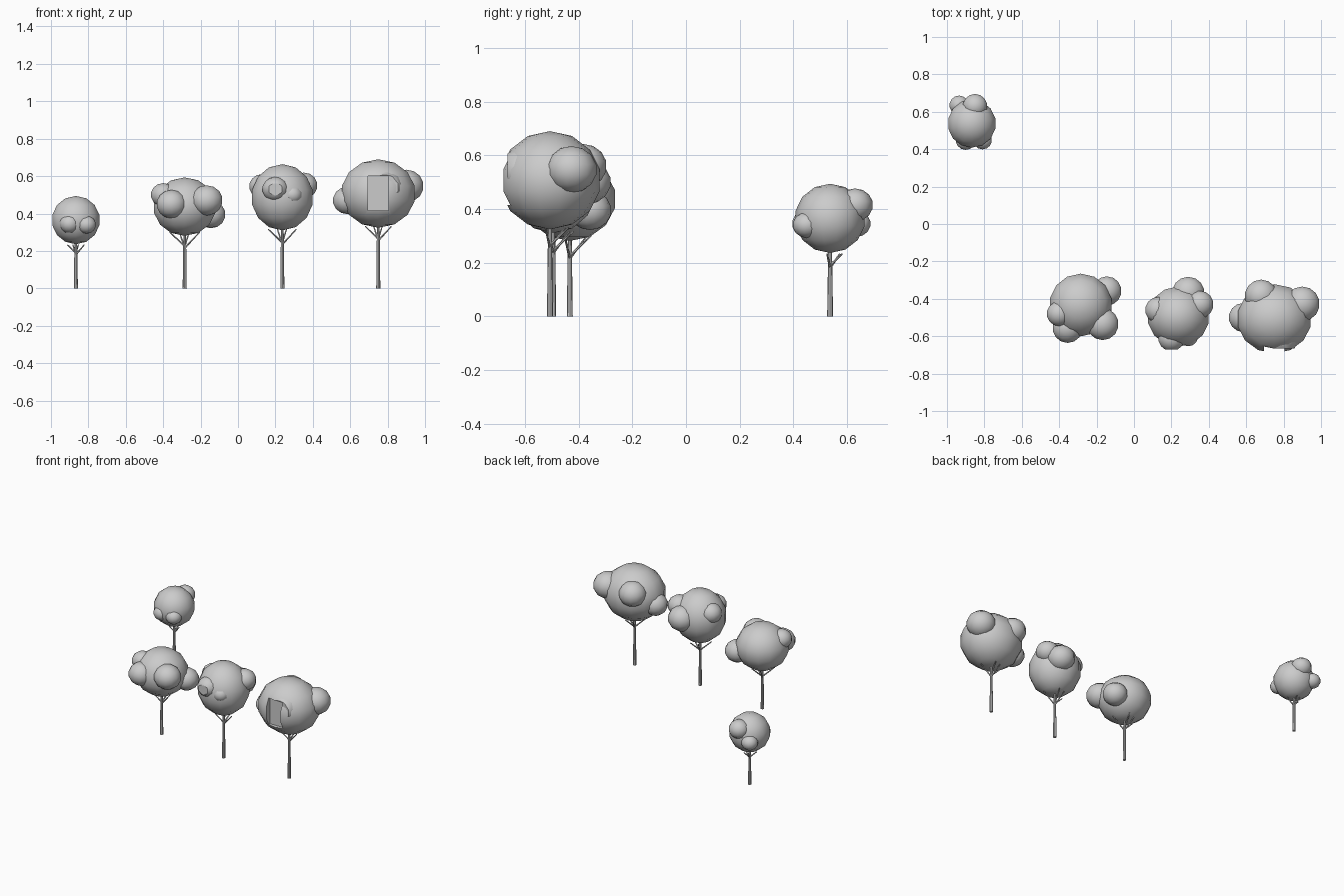
import bpy
from mathutils import Vector

if "Cube" in bpy.data.objects:
    bpy.data.objects.remove(bpy.data.objects["Cube"])


def smooth(ob):
    for p in ob.data.polygons:
        p.use_smooth = True


def blob(name, c, r):
    # low-poly leaf ball, r is one radius or (rx, ry, rz)
    bpy.ops.mesh.primitive_uv_sphere_add(segments=14, ring_count=7, radius=1, location=c)
    ob = bpy.context.object
    ob.name = name
    ob.scale = r if isinstance(r, tuple) else (r, r, r)
    bpy.ops.object.transform_apply(location=False, rotation=False, scale=True)
    smooth(ob)
    return ob


def stick(name, a, b, r1, r2, sides):
    # tapered limb from a to b
    a, b = Vector(a), Vector(b)
    d = b - a
    bpy.ops.mesh.primitive_cone_add(vertices=sides, radius1=r1, radius2=r2,
                                    depth=d.length, location=(a + b) / 2)
    ob = bpy.context.object
    ob.name = name
    ob.rotation_euler = d.to_track_quat('Z', 'Y').to_euler()
    bpy.ops.object.shade_smooth_by_angle()


def cutter(name, lo, hi, targets):
    # hidden box that notches the foliage
    lo, hi = Vector(lo), Vector(hi)
    bpy.ops.mesh.primitive_cube_add(size=1, location=(lo + hi) / 2)
    box = bpy.context.object
    box.name = name
    box.scale = hi - lo
    box.hide_render = True
    box.display_type = 'WIRE'
    for t in targets:
        m = t.modifiers.new("notch", 'BOOLEAN')
        m.operation = 'DIFFERENCE'
        m.object = box


# trunk (x, y), crown centre z, crown radii, branch fork z, branch reach, leaf clumps (x, y, z, r)
TREES = [
    ((-.867, .537), .365, (.132, .132, .129), .19, .045,
     [(-.9, .45, .345, .055), (-.81, .45, .34, .052), (-.85, .63, .415, .067), (-.935, .635, .345, .053)]),
    ((-.285, -.433), .437, (.172, .172, .156), .225, .08,
     [(-.355, -.555, .45, .083), (-.168, -.535, .47, .088), (-.145, -.358, .395, .08),
      (-.4, -.48, .5, .068)]),
    ((.237, -.495), .487, (.17, .165, .177), .245, .075,
     [(.2, -.61, .53, .072), (.29, -.6, .5, .055), (.13, -.46, .545, .072),
      (.352, -.43, .55, .075), (.29, -.37, .5, .09)]),
    ((.75, -.507), .507, (.205, .19, .183), .265, .07,
     [(.785, -.6, .54, .1), (.585, -.5, .47, .08), (.9, -.427, .547, .095), (.68, -.385, .56, .09)]),
]

parts = []
for i, ((x, y), z, r, fork, reach, clumps) in enumerate(TREES, 1):
    stick(f"trunk_{i}", (x, y, 0), (x, y, z - r[2] * .8), .011, .007, 8)
    for k, (dx, dy) in enumerate([(-1, -.25), (1, -.25), (.3, 1), (-.35, .8)]):
        stick(f"branch_{i}_{k}", (x, y, fork - .01 * (k % 2)),
              (x + dx * reach, y + dy * reach, fork + reach * .95), .005, .003, 6)
    crown = blob(f"crown_{i}", (x, y, z), r)
    leaves = [blob(f"leaf_clump_{i}_{k}", c[:3], (c[3], c[3], c[3] * .92)) for k, c in enumerate(clumps)]
    parts.append((crown, leaves))

# square notches in the front of the two right-hand trees
crown, leaves = parts[3]
cutter("notch_cutter_large", (.695, -.8, .415), (.805, -.64, .6), [crown, leaves[0]])
cutter("notch_cutter_face", (.67, -.8, .42), (.9, -.665, .66), [leaves[0]])
crown, leaves = parts[2]
cutter("notch_cutter_small", (.15, -.8, .46), (.27, -.67, .56), [leaves[0]])
